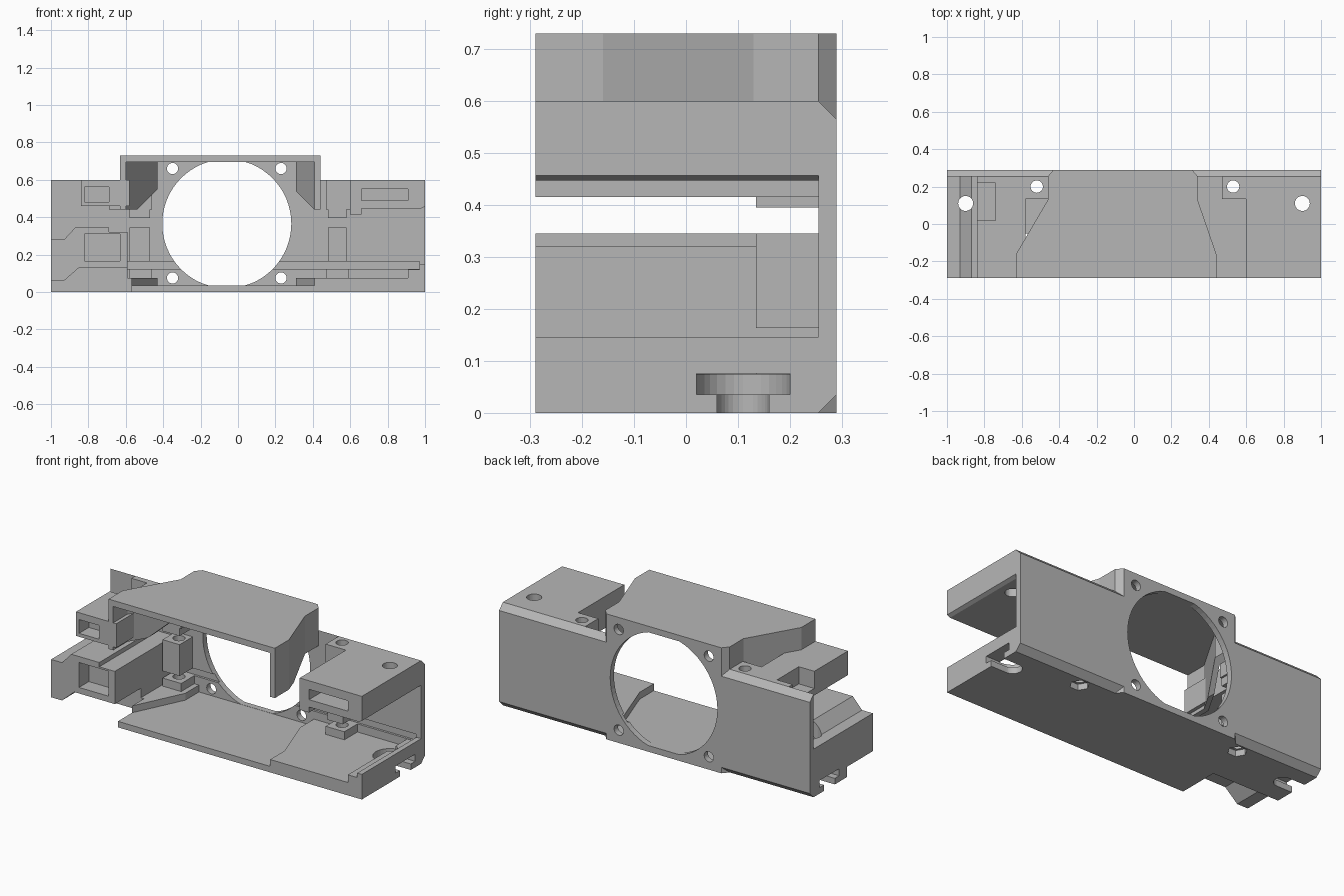
import bpy, bmesh, math
from mathutils import Vector

cube = bpy.data.objects.get("Cube")
if cube:
    bpy.data.objects.remove(cube, do_unlink=True)

grey = bpy.data.materials.new("matte grey")
grey.use_nodes = True
colour = (0.47, 0.47, 0.47, 1)
grey.diffuse_color = colour
grey.node_tree.nodes["Principled BSDF"].inputs["Base Color"].default_value = colour

FRONT, INNER, BACK = -0.29, 0.255, 0.29


def prism(name, points, axis, low, high):
    """Extrude a flat outline along x (y,z points), y (x,z) or z (x,y)."""
    place = {"x": lambda a, b, d: (d, a, b),
             "y": lambda a, b, d: (a, d, b),
             "z": lambda a, b, d: (a, b, d)}[axis]
    bm = bmesh.new()
    face = bm.faces.new([bm.verts.new(place(a, b, low)) for a, b in points])
    shift = Vector(place(0, 0, high - low))
    grown = bmesh.ops.extrude_face_region(bm, geom=[face], use_keep_orig=True)
    bmesh.ops.translate(bm, vec=shift, verts=[v for v in grown["geom"] if isinstance(v, bmesh.types.BMVert)])
    bmesh.ops.recalc_face_normals(bm, faces=bm.faces)
    mesh = bpy.data.meshes.new(name)
    bm.to_mesh(mesh)
    bm.free()
    mesh.materials.append(grey)
    obj = bpy.data.objects.new(name, mesh)
    bpy.context.collection.objects.link(obj)
    return obj


def box(name, x0, x1, y0, y1, z0, z1):
    return prism(name, [(x0, y0), (x1, y0), (x1, y1), (x0, y1)], "z", z0, z1)


def ring(cx, cy, radius, sides=32):
    return [(cx + radius * math.cos(math.tau * i / sides),
             cy + radius * math.sin(math.tau * i / sides)) for i in range(sides)]


def combine(target, others, operation):
    """Apply a boolean with each helper, then discard the helper."""
    for other in others:
        other.hide_render = True
        mod = target.modifiers.new("boolean", "BOOLEAN")
        mod.operation, mod.solver, mod.object = operation, "EXACT", other
        graph = bpy.context.evaluated_depsgraph_get()
        mesh = bpy.data.meshes.new_from_object(target.evaluated_get(graph))
        target.modifiers.clear()
        target.data = mesh
        bpy.data.objects.remove(other, do_unlink=True)
    return target


def cut(target, *cutters):
    return combine(target, cutters, "DIFFERENCE")


def join(target, *parts):
    return combine(target, parts, "UNION")


# Back plate: bevelled long wall with a taller middle, fan opening and board groove
back = prism("back_plate", [(INNER, 0), (BACK, 0.035), (BACK, 0.565), (INNER, 0.6)], "x", -1, 1)
join(back, prism("middle", [(-0.46, INNER), (-0.43, BACK), (0.31, BACK), (0.34, INNER)], "z", 0, 0.73))
opening = [(x, min(max(z, 0.036), 0.695)) for x, z in ring(-0.06, 0.365, 0.345, 64)]
cut(back, prism("opening", opening, "y", 0.2, 0.35),
    box("groove", -0.6, 0.97, 0.2, 0.268, 0.122, 0.163))
for x in (-0.35, 0.23):
    for z in (0.075, 0.66):
        cut(back, prism("fan_hole", ring(x, z, 0.03, 24), "y", 0.2, 0.35))

# Hood: roof and two side walls that narrow towards the back
left_edge = [(-0.63, FRONT), (-0.63, -0.16), (-0.46, 0.13), (-0.46, INNER)]
right_edge = [(0.44, FRONT), (0.44, -0.16), (0.34, 0.13), (0.34, INNER)]
prism("hood_roof", left_edge + right_edge[::-1], "z", 0.695, 0.73)
for side, edge, step in (("right", left_edge, 0.03), ("left", right_edge, -0.03)):
    inner = [(x + step, y) for x, y in edge]
    wall = prism("hood_wall_" + side, edge + inner[::-1], "z", 0.44, 0.695)
    cut(wall, prism("slope", [(-0.54, 0.43), (-0.54, 0.44), (-0.29, 0.69), (0.16, 0.69),
                              (0.41, 0.44), (0.41, 0.43)], "y", -0.4, 0.4))


def end_slot(sign):
    """T-shaped screw slot running in from an end of the floor."""
    parts = []
    for radius, low, high in ((0.05, -0.1, 0.04), (0.09, 0.035, 0.076)):
        arc = [(sign * (0.9 - radius * math.sin(math.pi * i / 16)),
                0.11 + radius * math.cos(math.pi * i / 16)) for i in range(17)]
        outline = [(sign * 1.1, 0.11 + radius)] + arc + [(sign * 1.1, 0.11 - radius)]
        parts.append(prism("slot", outline, "z", low, high))
    return parts


def post_holes():
    """Screw holes through both posts, with hexagonal nut pockets below."""
    parts = []
    for x in (-0.52, 0.53):
        parts.append(prism("screw", ring(x, 0.2, 0.033, 24), "z", -0.1, 0.8))
        parts.append(prism("nut", ring(x, 0.2, 0.052, 6), "z", -0.1, 0.035))
    return parts


# Floor: thin duct base, raised sides and an end lip
floor = box("floor", -0.57, 1, FRONT, INNER, 0, 0.035)
join(floor,
     prism("raised_left", [(0.41, FRONT), (0.41, -0.16), (0.31, 0.13), (0.31, INNER),
                           (1, INNER), (1, FRONT)], "z", 0, 0.075),
     prism("raised_right", [(-0.57, -0.16), (-0.43, 0.13), (-0.43, INNER), (-1, INNER),
                            (-1, -0.05), (-0.57, -0.05)], "z", 0, 0.075),
     box("lip", 0.91, 1, FRONT, INNER, 0.05, 0.12),
     box("rim", 0.97, 1, FRONT, INNER, 0.05, 0.146),
     box("pad", -0.58, -0.46, 0.135, INNER, 0.05, 0.122),
     box("pad", 0.47, 0.59, 0.135, INNER, 0.05, 0.122))
cut(floor, *end_slot(1), *end_slot(-1), *post_holes(),
    prism("screw", ring(0.9, 0.11, 0.04), "z", -0.1, 0.3))

# Lower right bracket: stepped block with wavy underside and a front window
bracket = prism("lower_bracket", [(-1, 0.28), (-0.93, 0.28), (-0.87, 0.345), (-0.69, 0.345),
                                  (-0.69, 0.32), (-0.59, 0.32), (-0.59, 0.13), (-0.85, 0.13),
                                  (-0.93, 0.06), (-1, 0.06)], "y", FRONT, INNER)
join(bracket, box("fill", -1, -0.59, -0.05, INNER, 0.07, 0.2))
cut(bracket, box("window", -0.82, -0.63, -0.4, -0.2, 0.165, 0.31),
    prism("screw", ring(-0.9, 0.11, 0.04), "z", -0.1, 0.5), *end_slot(-1))

# Upper right block with front recess and top pocket
upper = box("upper_right_block", -0.84, -0.58, FRONT, INNER, 0.46, 0.6)
cut(upper, box("recess", -0.82, -0.69, -0.4, -0.2, 0.48, 0.56),
    box("pocket", -0.9, -0.74, 0.02, 0.22, 0.5, 0.7))

# Upper left block with a long front slot and a screw hole
block = prism("upper_left_block", [(0.6, 0.415), (0.66, 0.415), (0.66, 0.447), (0.98, 0.447),
                                   (1, 0.457), (1, 0.6), (0.6, 0.6)], "y", FRONT, INNER)
cut(block, box("slot", 0.66, 0.91, -0.4, -0.18, 0.49, 0.55),
    prism("screw", ring(0.9, 0.11, 0.04), "z", 0.3, 0.8))

# Screw posts above and below the middle gap
for side, x0, x1, outer0, outer1 in (("right", -0.58, -0.47, -0.69, -0.46),
                                     ("left", 0.48, 0.58, 0.47, 0.6)):
    cut(box("lower_post_" + side, x0, x1, 0.135, INNER, 0.163, 0.345), *post_holes())
    post = box("upper_post_" + side, outer0, outer1, 0.135, INNER, 0.44, 0.6)
    join(post, box("foot", x0, x1, 0.135, INNER, 0.395, 0.5))
    cut(post, *post_holes())
